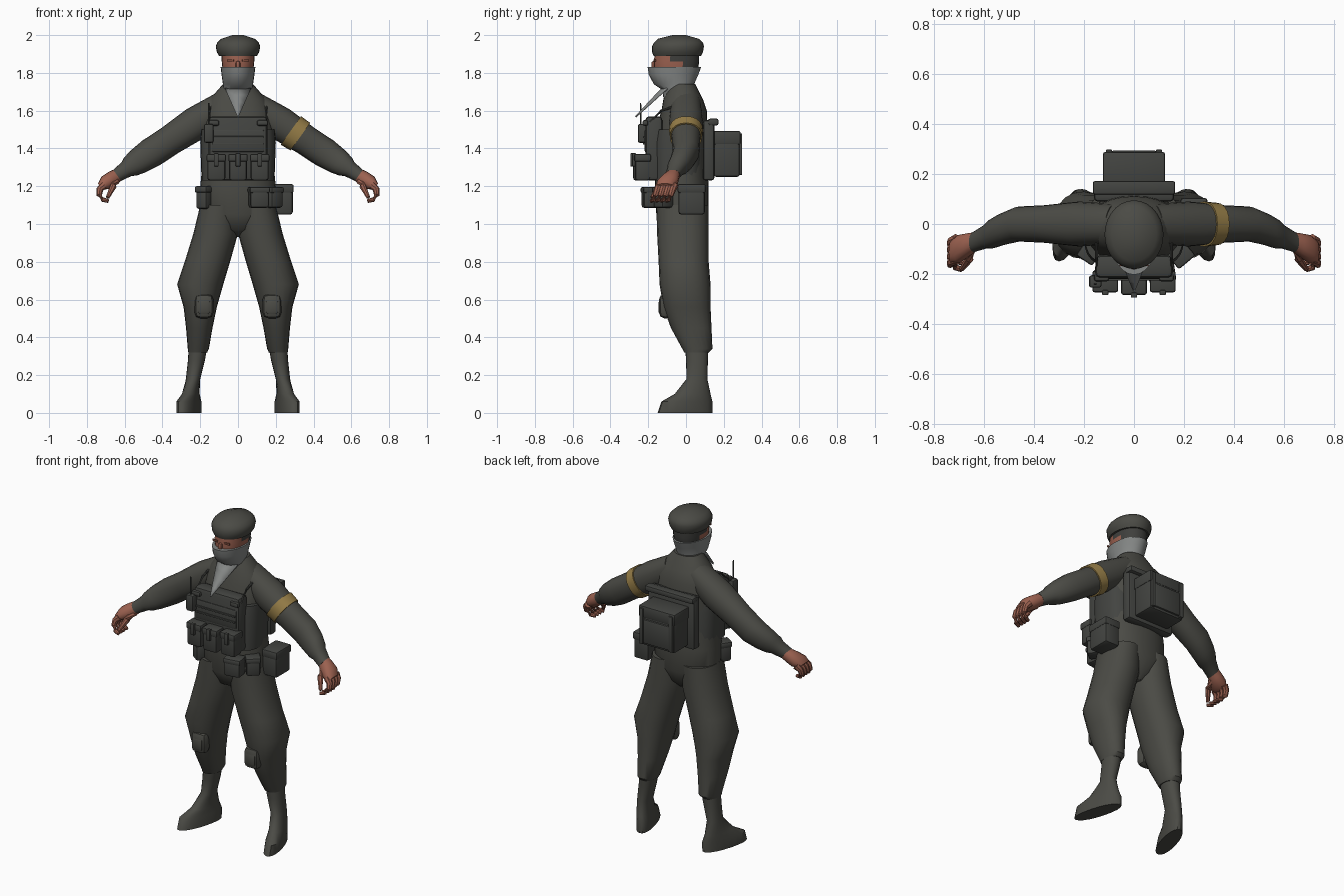
import bpy, bmesh, math
from mathutils import Vector, Matrix

old = bpy.data.objects.get("Cube")
if old:
    bpy.data.objects.remove(old, do_unlink=True)


def material(name, red, green, blue):
    made = bpy.data.materials.new(name)
    made.use_nodes = True
    made.diffuse_color = (red, green, blue, 1)
    made.node_tree.nodes["Principled BSDF"].inputs["Base Color"].default_value = made.diffuse_color
    return made


cloth = material("charcoal cloth", red=.07, green=.07, blue=.06)
gear = material("dark gear", red=.056, green=.058, blue=.053)
skin = material("skin", red=.33, green=.12, blue=.08)
scarf = material("grey scarf", red=.23, green=.24, blue=.235)
ochre = material("ochre band", red=.31, green=.21, blue=.065)
hair = material("dark hair", red=.05, green=.05, blue=.046)
iris = material("eye brown", red=.2, green=.07, blue=.045)


def finish(name, bm, mat, both=False):
    """Turn a bmesh into an object, with a mirrored twin for paired parts."""
    bmesh.ops.recalc_face_normals(bm, faces=bm.faces)
    mesh = bpy.data.meshes.new(name)
    bm.to_mesh(mesh)
    bm.free()
    mesh.materials.append(mat)
    part = bpy.data.objects.new("left_" + name if both else name, mesh)
    bpy.context.collection.objects.link(part)
    bpy.ops.object.select_all(action='DESELECT')
    part.select_set(True)
    bpy.context.view_layer.objects.active = part
    bpy.ops.object.shade_smooth_by_angle(angle=math.radians(40))
    if both:
        twin_mesh = mesh.copy()
        twin_mesh.transform(Matrix.Scale(-1, 4, Vector((1, 0, 0))))
        twin_mesh.flip_normals()
        bpy.context.collection.objects.link(bpy.data.objects.new("right_" + name, twin_mesh))
    return part


def ring(z, half, front=-.16, back=.12, x=0, toe=0):
    """Level cross-section: centre and two half axes."""
    return (x, (front + back) / 2, z), (half, 0, 0), (-toe, (back - front) / 2, 0)


def joint(x, tall, deep):
    """Cross-section square to the sloping, forward-bent arm."""
    return (x, -.45 * max(0, x - .48), 1.68 - .66 * x), (.58 * tall, 0, .81 * tall), (0, deep, 0)


def loft(name, rings, mat=cloth, sides=20, power=2.2, both=False):
    bm = bmesh.new()

    def bulge(value):
        return math.copysign(abs(value) ** (2 / power), value)

    loops = []
    for centre, across, along in rings:
        angles = [math.tau * i / sides for i in range(sides)]
        loops.append([bm.verts.new(Vector(centre) + Vector(across) * bulge(math.cos(a))
                                   + Vector(along) * bulge(math.sin(a))) for a in angles])
    for low, high in zip(loops, loops[1:]):
        for i in range(sides):
            bm.faces.new((low[i - 1], low[i], high[i], high[i - 1]))
    bm.faces.new(loops[0])
    bm.faces.new(loops[-1])
    return finish(name, bm, mat, both)


def tube(name, path, start, end, mat=gear, both=False):
    path = [Vector(p) for p in path]
    last = len(path) - 1
    rings = []
    for i, point in enumerate(path):
        heading = (path[min(i + 1, last)] - path[max(i - 1, 0)]).normalized()
        across = heading.orthogonal().normalized()
        radius = start + (end - start) * i / last
        rings.append((point, across * radius, heading.cross(across) * radius))
    loft(name, rings, mat, sides=8, power=2, both=both)


def box(name, x, y, z, wide, deep, tall, mat=gear, bevel=.01, turn=0, both=False):
    bm = bmesh.new()
    bmesh.ops.create_cube(bm, size=1)
    bmesh.ops.scale(bm, verts=bm.verts, vec=(wide, deep, tall))
    bmesh.ops.bevel(bm, geom=bm.edges[:], offset=bevel, segments=2, profile=.5, affect='EDGES')
    place = Matrix.Translation((x, y, z)) @ Matrix.Rotation(turn, 4, 'Z')
    bmesh.ops.transform(bm, verts=bm.verts, matrix=place)
    finish(name, bm, mat, both)


def pouch(name, x, y, z, wide, deep, tall, turn=0):
    """Box with a slightly larger lid."""
    box(name, x, y, z, wide, deep, tall, bevel=.014, turn=turn)
    box(name + "_lid", x, y, z + tall * .36, wide + .008, deep + .008, tall * .3, turn=turn)


# Jacket
loft("jacket", [
    ring(z=.93, half=.03, front=-.05, back=.05),
    ring(z=.97, half=.11, front=-.125, back=.09),
    ring(z=1.05, half=.2, front=-.157),
    ring(z=1.2, half=.2, front=-.165),
    ring(z=1.35, half=.185, back=.108),
    ring(z=1.5, half=.19, back=.115),
    ring(z=1.6, half=.18, front=-.13, back=.11),
    ring(z=1.66, half=.15, front=-.12, back=.09),
    ring(z=1.74, half=.08, front=-.09, back=.05)], sides=28)
loft("sleeve", [
    joint(x=.07, tall=.075, deep=.08),
    joint(x=.22, tall=.09, deep=.09),
    joint(x=.36, tall=.08, deep=.075),
    joint(x=.46, tall=.08, deep=.07),
    joint(x=.53, tall=.07, deep=.063),
    joint(x=.57, tall=.058, deep=.058),
    joint(x=.59, tall=.045, deep=.048),
    joint(x=.64, tall=.036, deep=.04)], both=True)
loft("arm_band", [joint(x=.28, tall=.093, deep=.09), joint(x=.33, tall=.09, deep=.085)], ochre)

# Trousers, knee pads and boots
loft("trouser_leg", [
    ring(z=1.1, x=.1, half=.1, front=-.157),
    ring(z=.95, x=.118, half=.118, front=-.153),
    ring(z=.8, x=.162, half=.12, front=-.145),
    ring(z=.68, x=.2, half=.122, front=-.14, back=.13),
    ring(z=.56, x=.2, half=.088, front=-.12, back=.13),
    ring(z=.45, x=.205, half=.07, front=-.08, back=.135),
    ring(z=.34, x=.21, half=.056, front=-.02, back=.14),
    ring(z=.32, x=.213, half=.05, front=-.01)], both=True)
loft("boot", [
    ring(z=.36, x=.21, half=.05, front=-.005),
    ring(z=.28, x=.22, half=.045, front=0, back=.116),
    ring(z=.18, x=.238, half=.038, front=.003, back=.113),
    ring(z=.1, x=.25, half=.042, front=-.06, back=.13, toe=.02),
    ring(z=.06, x=.26, half=.05, front=-.13, back=.14, toe=.04),
    ring(z=0, x=.26, half=.05, front=-.15, back=.14, toe=.04)], both=True)
box("knee_pad", x=.18, y=-.108, z=.565, wide=.1, deep=.07, tall=.13, mat=cloth, bevel=.03, both=True)
box("knee_cap", x=.18, y=-.128, z=.56, wide=.07, deep=.035, tall=.08, mat=cloth, bevel=.015, both=True)

# Hands with curled fingers
loft("palm", [
    joint(x=.63, tall=.034, deep=.036),
    joint(x=.66, tall=.04, deep=.045),
    joint(x=.7, tall=.04, deep=.056),
    joint(x=.73, tall=.02, deep=.045)], skin, sides=14, both=True)
for finger in range(4):
    point = Vector((.71, -.06 - .027 * finger, 1.205))
    path = [point]
    for bend in range(4):
        angle = math.radians(-45 - 40 * bend)
        point = point + Vector((math.cos(angle), -.35, math.sin(angle))) * .03
        path.append(point)
    tube("finger", path, start=.021, end=.01, mat=skin, both=True)
tube("thumb", [(.65, -.09, 1.23), (.66, -.14, 1.2), (.69, -.18, 1.14)],
     start=.026, end=.01, mat=skin, both=True)

# Head, with hair on the rear faces
head = loft("head", [
    ring(z=1.7, half=.06, front=-.11, back=.03),
    ring(z=1.75, half=.07, front=-.15, back=.03),
    ring(z=1.8, half=.08, front=-.17, back=.06),
    ring(z=1.86, half=.086, front=-.17, back=.07),
    ring(z=1.91, half=.088, front=-.165, back=.07)], skin, sides=24)
head.data.materials.append(hair)
for face in head.data.polygons:
    hairline = -.08 if face.center.z > 1.86 else -.03
    face.material_index = int(face.center.y > hairline)
box("nose", x=0, y=-.168, z=1.84, wide=.024, deep=.03, tall=.045, mat=skin)
box("eye", x=.04, y=-.166, z=1.865, wide=.036, deep=.008, tall=.012, mat=iris, bevel=.002, turn=.15, both=True)

# Beret
loft("beret", [
    ring(z=1.89, half=.1, front=-.172, back=.08),
    ring(z=1.91, half=.112, front=-.18, back=.09),
    ring(z=1.94, half=.118, front=-.18, back=.095),
    ring(z=1.96, half=.11, front=-.17, back=.09),
    ring(z=1.98, half=.09, front=-.15, back=.07),
    ring(z=2, half=.03, front=-.07, back=0)], sides=28, power=2)

# Face scarf and hanging kerchief
loft("face_scarf", [
    ring(z=1.67, half=.085, front=-.12, back=.05),
    ring(z=1.71, half=.076, front=-.125, back=.04),
    ring(z=1.74, half=.08, front=-.17, back=.043),
    ring(z=1.79, half=.087, front=-.197, back=.065),
    ring(z=1.83, half=.092, front=-.203, back=.08)], scarf, sides=24, power=2)
bm = bmesh.new()
rows = []
for step in range(5):
    down = step / 4
    half = .07 - .066 * down
    rows.append([bm.verts.new((half * k, -.13 - .14 * down + .4 * half * abs(k), 1.72 - .15 * down))
                 for k in (-1, 0, 1)])
for high, low in zip(rows, rows[1:]):
    for i in range(2):
        bm.faces.new((high[i], high[i + 1], low[i + 1], low[i]))
kerchief = finish("kerchief", bm, scarf)
kerchief.modifiers.new("thickness", 'SOLIDIFY').thickness = .008

# Plate carrier
loft("vest_wrap", [
    ring(z=1.23, half=.193, front=-.18, back=.09),
    ring(z=1.43, half=.2, front=-.18, back=.09),
    ring(z=1.5, half=.195, front=-.17, back=.08)], gear, sides=28, power=3)
box("front_plate", x=0, y=-.17, z=1.4, wide=.31, deep=.09, tall=.34, bevel=.02)
box("plate_panel", x=0, y=-.21, z=1.44, wide=.28, deep=.02, tall=.12)
for row in range(2):
    box("webbing", x=0, y=-.217, z=1.425 + .035 * row, wide=.27, deep=.02, tall=.01, bevel=.002)
box("vest_buckle", x=.13, y=-.215, z=1.535, wide=.06, deep=.03, tall=.03, both=True)
tube("shoulder_strap", [(.15, -.19, 1.54), (.15, -.13, 1.6), (.15, -.07, 1.62)],
     start=.008, end=.006, both=True)

# Magazine pouches, the middle one further out
for column in (-1, 0, 1):
    x = .115 * column
    y = -.24 + .01 * abs(column)
    pouch("magazine_pouch", x, y, z=1.3, wide=.095, deep=.08, tall=.14)
    box("pouch_clasp", x, y - .045, z=1.34, wide=.025, deep=.02, tall=.07, bevel=.004)

# Radio
box("radio", x=-.155, y=-.23, z=1.48, wide=.05, deep=.05, tall=.1)
tube("aerial", [(-.155, -.24, 1.5), (-.155, -.24, 1.64)], start=.005, end=.003)

# Belt pouches
pouch("front_left_pouch", x=.11, y=-.19, z=1.14, wide=.1, deep=.08, tall=.11, turn=.15)
pouch("side_left_pouch", x=.185, y=-.12, z=1.14, wide=.08, deep=.08, tall=.11, turn=.7)
pouch("left_hip_box", x=.24, y=.03, z=1.13, wide=.1, deep=.14, tall=.16)
pouch("front_right_pouch", x=-.175, y=-.11, z=1.14, wide=.07, deep=.08, tall=.12, turn=-.6)

# Backpack
box("back_plate", x=0, y=.12, z=1.39, wide=.32, deep=.06, tall=.32, bevel=.015)
box("back_bar", x=0, y=.145, z=1.54, wide=.33, deep=.055, tall=.035)
pouch("backpack", x=0, y=.215, z=1.37, wide=.24, deep=.14, tall=.24)
box("backpack_pocket", x=0, y=.28, z=1.34, wide=.18, deep=.03, tall=.15)
box("backpack_strap", x=.1, y=.28, z=1.37, wide=.025, deep=.035, tall=.22, bevel=.004, both=True)
